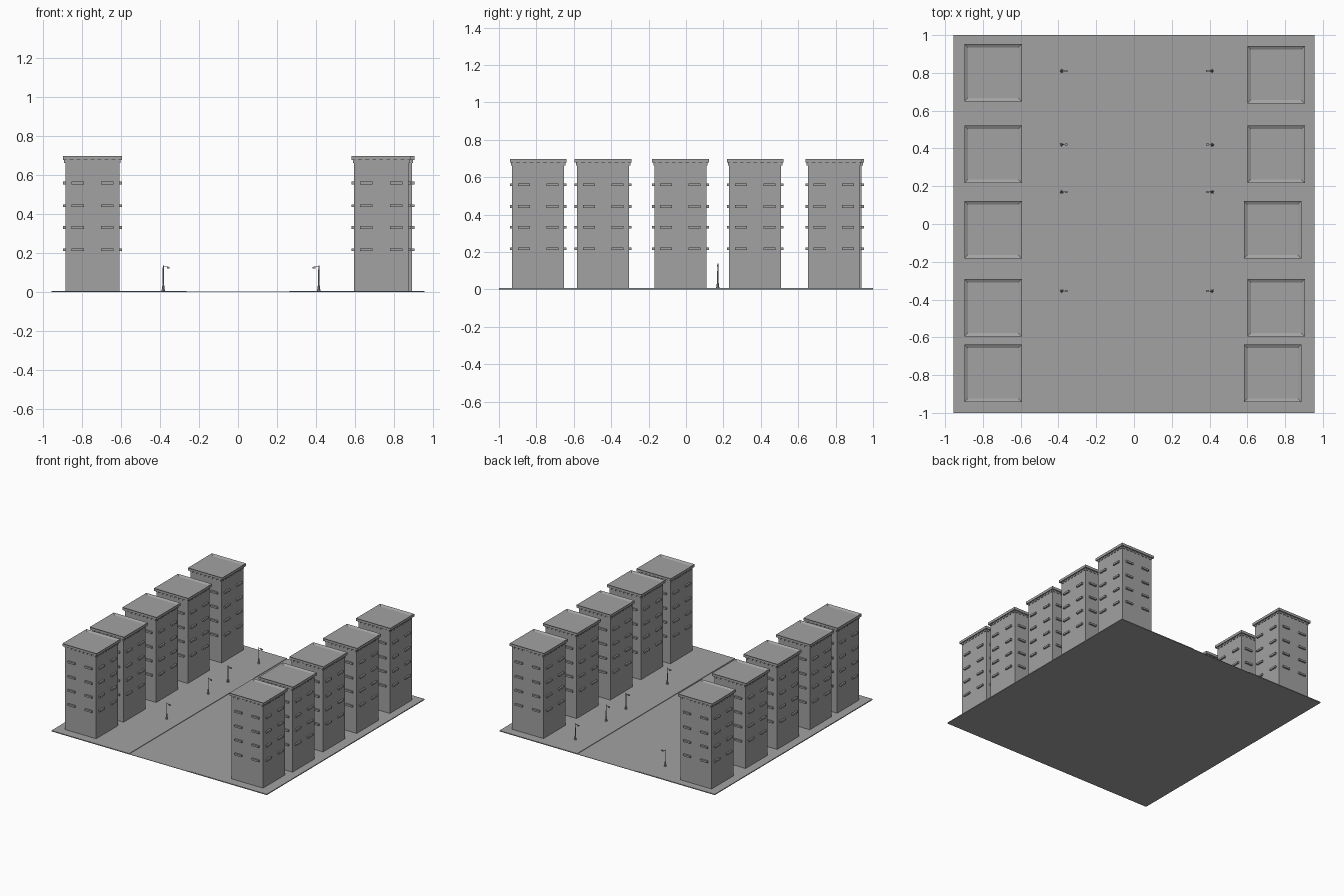
import bpy, bmesh
from math import pi
from mathutils import Matrix, Vector

cube = bpy.data.objects.get("Cube")
if cube:
    bpy.data.objects.remove(cube, do_unlink=True)

grey = bpy.data.materials.new("concrete_grey")
grey.use_nodes = True
COLOUR = (0.36, 0.36, 0.36, 1)
grey.diffuse_color = COLOUR
grey.node_tree.nodes["Principled BSDF"].inputs["Base Color"].default_value = COLOUR


def box(bm, lo, hi, turn=0):
    """Add a box between two corners, turned about z; return its faces."""
    lo, hi = Vector(lo), Vector(hi)
    m = (Matrix.Rotation(turn, 4, 'Z') @ Matrix.Translation((lo + hi) / 2)
         @ Matrix.Diagonal((*(hi - lo), 1)))
    verts = bmesh.ops.create_cube(bm, size=1, matrix=m)["verts"]
    return list({f for v in verts for f in v.link_faces})


def cone(bm, z0, z1, r0, r1, sides=8):
    bmesh.ops.create_cone(bm, cap_ends=True, segments=sides, radius1=r0, radius2=r1,
                          depth=z1 - z0, matrix=Matrix.Translation((0, 0, (z0 + z1) / 2)))


def make_mesh(name, bm):
    mesh = bpy.data.meshes.new(name)
    bm.to_mesh(mesh)
    bm.free()
    mesh.materials.append(grey)
    return mesh


def place(name, mesh, x=0, y=0, turn=0):
    ob = bpy.data.objects.new(name, mesh)
    ob.location = (x, y, 0)
    ob.rotation_euler.z = turn
    bpy.context.collection.objects.link(ob)


# Road and raised pavements
KERB, EDGE = 0.265, 0.955
bm = bmesh.new()
box(bm, (-KERB, -1, 0), (KERB, 1, 0.003))
place("road", make_mesh("road", bm))
for name, x0, x1 in (("right_pavement", -EDGE, -KERB), ("left_pavement", KERB, EDGE)):
    bm = bmesh.new()
    box(bm, (x0, -1, 0), (x1, 1, 0.007))
    place(name, make_mesh(name, bm))

# Tower walls
HALF, ROOF = 0.139, 0.152
bm = bmesh.new()
box(bm, (-HALF, -HALF, 0), (HALF, HALF, 0.68))
walls = make_mesh("tower_walls", bm)

# Roof slab with a raised rim
bm = bmesh.new()
faces = box(bm, (-ROOF, -ROOF, 0.677), (ROOF, ROOF, 0.697))
top = max(faces, key=lambda f: f.calc_center_median().z)
bmesh.ops.inset_region(bm, faces=[top], thickness=0.026, depth=0)
bmesh.ops.translate(bm, verts=top.verts, vec=(0, 0, -0.01))
roof = make_mesh("tower_roof", bm)

# Window ledges, two in each of four rows on every wall
bm = bmesh.new()
for side in range(4):
    for z in (0.218, 0.332, 0.443, 0.56):
        for x in (-0.076, 0.076):
            box(bm, (x - 0.032, -HALF - 0.013, z - 0.007),
                (x + 0.032, -HALF + 0.002, z + 0.007), side * pi / 2)
ledges = make_mesh("window_ledges", bm)

# Small brackets under the eaves
bm = bmesh.new()
for side in range(4):
    for i in range(8):
        x = (i - 3.5) * 0.036
        box(bm, (x - 0.008, -HALF - 0.006, 0.662),
            (x + 0.008, -HALF + 0.002, 0.678), side * pi / 2)
brackets = make_mesh("eaves_brackets", bm)

# Two rows of towers: x, y
towers = [(-0.746, y) for y in (0.80, 0.37, -0.03, -0.443, -0.79)]
towers += [(0.752, 0.79), (0.752, 0.37), (0.734, -0.03), (0.752, -0.443), (0.734, -0.79)]
for i, (x, y) in enumerate(towers):
    for part in (walls, roof, ledges, brackets):
        place(f"{part.name}_{i + 1}", part, x, y)

# Street lamp: stepped base, slim post, arm and hanging head
bm = bmesh.new()
cone(bm, 0.003, 0.014, 0.010, 0.009)
cone(bm, 0.014, 0.045, 0.007, 0.004)
cone(bm, 0.045, 0.138, 0.0035, 0.0025)
box(bm, (0, -0.0015, 0.128), (0.026, 0.0015, 0.131))
box(bm, (0.018, -0.005, 0.121), (0.032, 0.005, 0.129))
lamp = make_mesh("street_lamp", bm)
for i, y in enumerate((0.81, 0.42, 0.17, -0.355)):
    place(f"right_street_lamp_{i + 1}", lamp, -0.383, y)
    place(f"left_street_lamp_{i + 1}", lamp, 0.414, y, pi)
